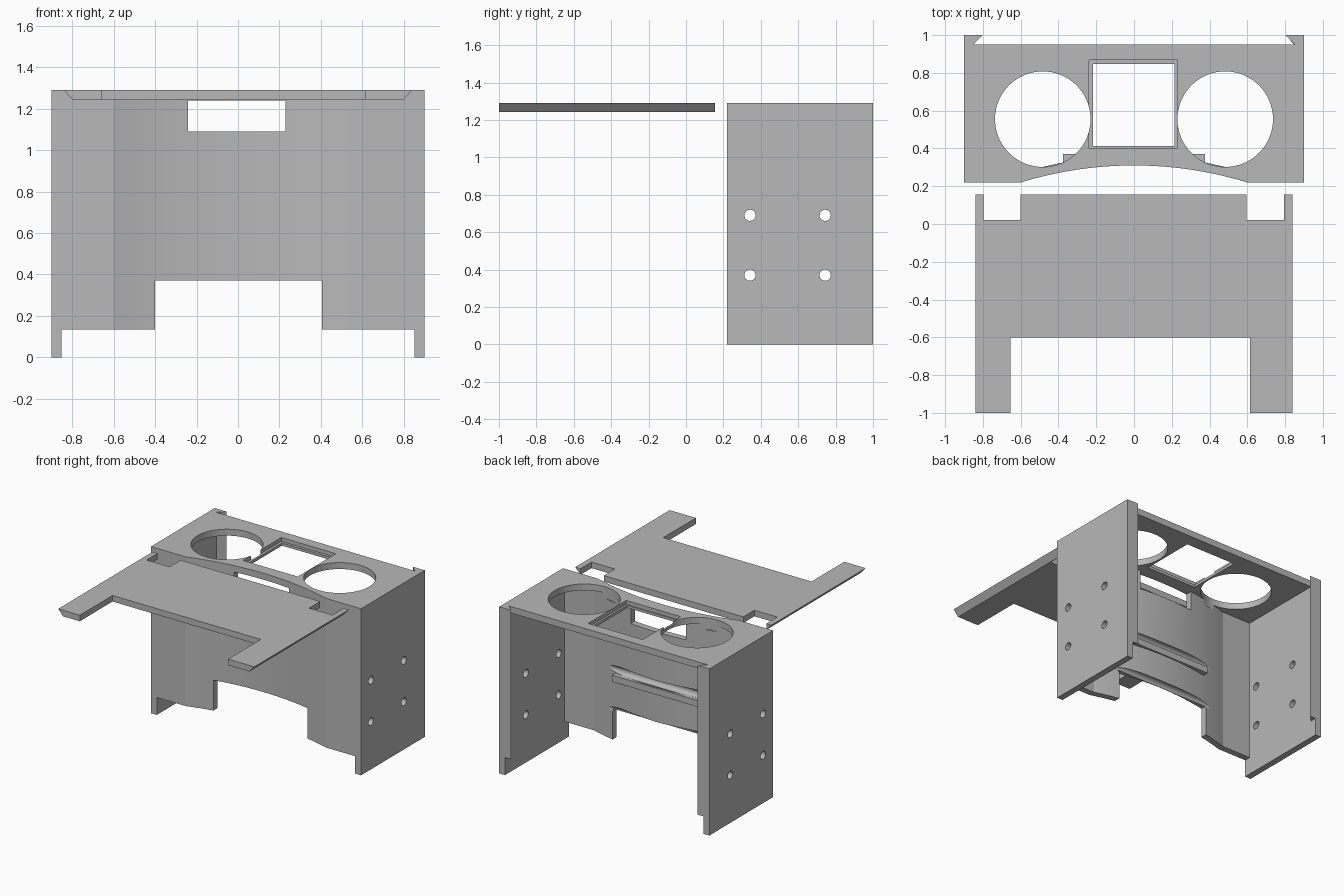
import bpy, bmesh, math

cube = bpy.data.objects.get("Cube")
if cube:
    bpy.data.objects.remove(cube, do_unlink=True)

grey = bpy.data.materials.new("plain grey")
grey.use_nodes = True
COLOUR = (0.48, 0.48, 0.48, 1)
grey.diffuse_color = COLOUR
grey.node_tree.nodes["Principled BSDF"].inputs["Base Color"].default_value = COLOUR


def prism(name, outline, z0, z1):
    """Extrude an (x, y) outline from z0 to z1."""
    bm = bmesh.new()
    face = bm.faces.new([bm.verts.new((x, y, z0)) for x, y in outline])
    top = bmesh.ops.extrude_face_region(bm, geom=[face])["geom"]
    for v in top:
        if isinstance(v, bmesh.types.BMVert):
            v.co.z = z1
    bmesh.ops.recalc_face_normals(bm, faces=bm.faces)
    mesh = bpy.data.meshes.new(name)
    bm.to_mesh(mesh)
    bm.free()
    mesh.materials.append(grey)
    obj = bpy.data.objects.new(name, mesh)
    bpy.context.collection.objects.link(obj)
    return obj


def box(name, x0, x1, y0, y1, z0, z1):
    return prism(name, [(x0, y0), (x1, y0), (x1, y1), (x0, y1)], z0, z1)


def circle(cx, cy, r, n):
    return [(cx + r * math.cos(2 * math.pi * i / n),
             cy + r * math.sin(2 * math.pi * i / n)) for i in range(n)]


def cut(obj, cutters):
    """Subtract the cutters one after another and bake the result."""
    for c in cutters:
        c.hide_render = True
        mod = obj.modifiers.new("cut", 'BOOLEAN')
        mod.operation = 'DIFFERENCE'
        mod.solver = 'EXACT'
        mod.object = c
    bpy.context.view_layer.update()
    deps = bpy.context.evaluated_depsgraph_get()
    baked = bpy.data.meshes.new_from_object(obj.evaluated_get(deps))
    obj.modifiers.clear()
    obj.data = baked
    for c in cutters:
        bpy.data.objects.remove(c, do_unlink=True)


def smooth(obj):
    bpy.ops.object.select_all(action='DESELECT')
    obj.select_set(True)
    bpy.context.view_layer.objects.active = obj
    bpy.ops.object.shade_smooth_by_angle(angle=math.radians(12))


# Shallow arc of the front wall
HALF, RISE, FRONT = 0.6, 0.09, 0.22
RADIUS = (HALF ** 2 + RISE ** 2) / (2 * RISE)


def arc(offset, n=32):
    pts = []
    for i in range(n + 1):
        x = -HALF + 2 * HALF * i / n
        pts.append((x, FRONT + RISE + offset - RADIUS + math.sqrt(RADIUS ** 2 - x * x)))
    return pts


# Housing: footprint with a dovetail groove along the back
W, WALL, TOP, DECK = 0.9, 0.05, 1.29, 1.24
IN = W - WALL
footprint = [(-W, FRONT)] + arc(0) + [
    (W, FRONT), (W, 1), (IN - WALL, 1), (IN, 0.95),
    (-IN, 0.95), (WALL - IN, 1), (-W, 1)]
housing = prism("housing", footprint, 0, TOP)

# Open interior, lower clearance, front notch, front slot and top window
cavity = [(-IN, FRONT + WALL)] + arc(WALL) + [
    (IN, FRONT + WALL), (IN, 0.951), (-IN, 0.951)]
cutters = [
    prism("cavity_cutter", cavity, -0.2, DECK),
    box("clearance_cutter", -IN, IN, 0, 1.2, -0.2, 0.135),
    box("notch_cutter", -0.4, 0.405, 0, 0.6, -0.2, 0.37),
    box("slot_cutter", -0.24, 0.23, 0, 0.6, 1.09, DECK),
    box("window_cutter", -0.217, 0.215, 0.412, 0.848, 1.2, 1.4),
    box("window_recess_cutter", -0.237, 0.23, 0.403, 0.868, 1.26, 1.4),
]

# Round openings in the top
for side in (-1, 1):
    cutters.append(prism("round_cutter", circle(side * 0.483, 0.555, 0.253, 64), 1.2, 1.4))

# Screw holes through both side walls
for y in (0.342, 0.744):
    for z in (0.37, 0.69):
        hole = prism("screw_cutter", circle(0, 0, 0.03, 24), -1.2, 1.2)
        hole.rotation_euler = (0, math.pi / 2, 0)
        hole.location = (0, y, z)
        cutters.append(hole)
cut(housing, cutters)
smooth(housing)

# Stiffening rib behind the front wall
rib_y = FRONT + RISE + WALL + 0.01
front_edge = [(x, y) for x, y in arc(0.03) if abs(x) <= 0.4]
box_rib = prism("inner_rib", front_edge + [(front_edge[-1][0], rib_y),
                                           (front_edge[0][0], rib_y)], 0.61, 0.66)

# Sliding panel: bevelled long edges, two arms and two rear notches
SIDE, THICK = 0.84, 0.047
panel = box("sliding_panel", -SIDE, SIDE, -1, 0.155, TOP - THICK, TOP)
for v in panel.data.vertices:
    if v.co.z < TOP - THICK / 2:
        v.co.x *= (SIDE - 0.042) / SIDE
cut(panel, [
    box("arm_gap_cutter", -0.655, 0.615, -1.2, -0.6, 1, 1.5),
    box("left_notch_cutter", 0.595, 0.795, 0.02, 0.3, 1, 1.5),
    box("right_notch_cutter", -0.797, -0.6, 0.02, 0.3, 1, 1.5),
])
